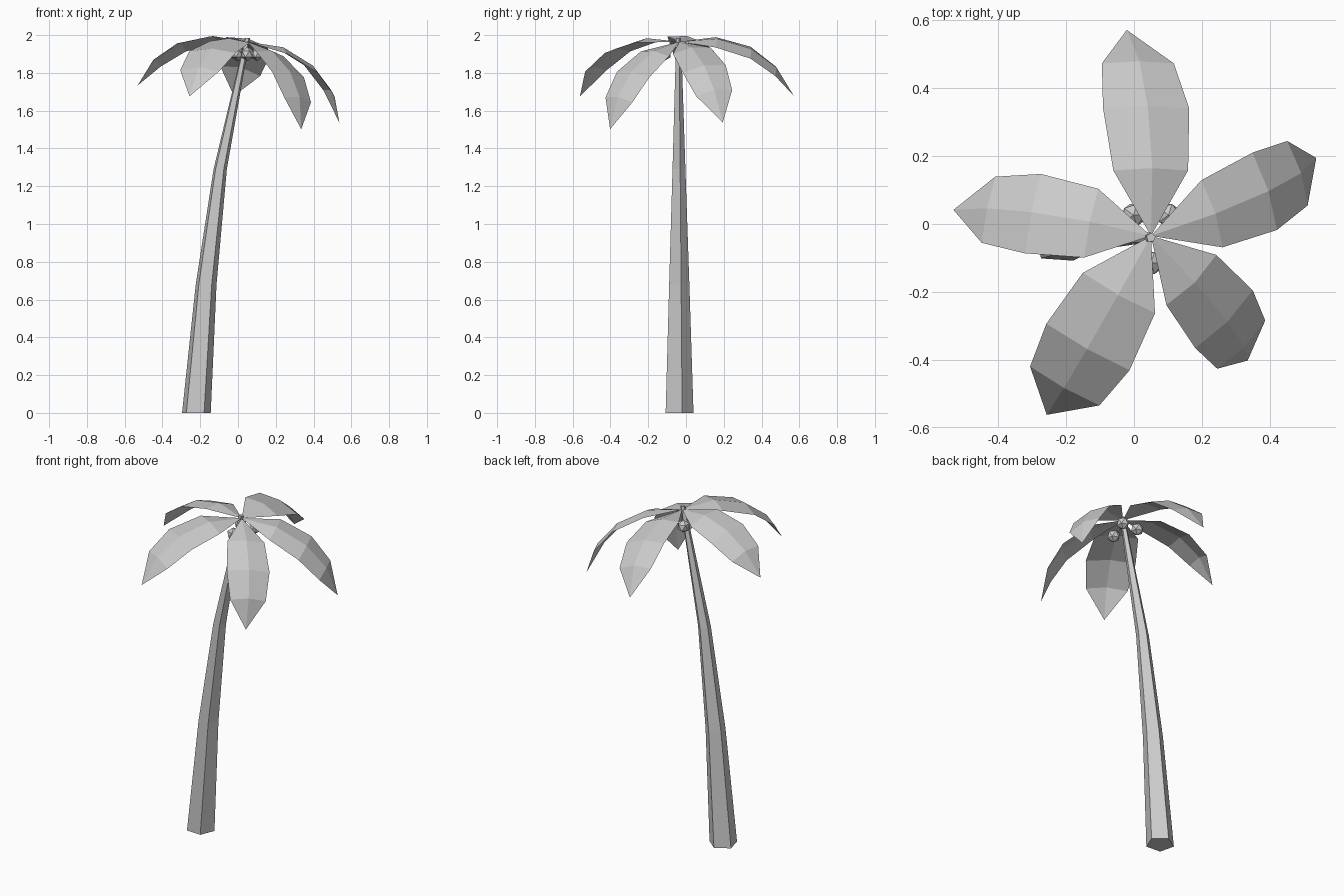
import bpy, bmesh
from math import radians, cos, sin, tau
from mathutils import Matrix, Vector

cube = bpy.data.objects.get("Cube")
if cube:
    bpy.data.objects.remove(cube, do_unlink=True)

# Single flat colour
grey = bpy.data.materials.new("plain_grey")
grey.use_nodes = True
color = (0.6, 0.6, 0.6, 1)
grey.diffuse_color = color
grey.node_tree.nodes["Principled BSDF"].inputs["Base Color"].default_value = color

CROWN = Vector((0.05, -0.035, 1.965))


def finish(bm, name):
    """Turn a bmesh into a flat shaded object."""
    mesh = bpy.data.meshes.new(name)
    bm.to_mesh(mesh)
    bm.free()
    mesh.materials.append(grey)
    obj = bpy.data.objects.new(name, mesh)
    bpy.context.collection.objects.link(obj)
    return obj


def make_trunk(rings, sides=5, turn=radians(14)):
    """Loft tapering rings of (x, z, radius) into a leaning trunk."""
    bm = bmesh.new()
    loops = []
    for x, z, r in rings:
        angles = [turn + tau * i / sides for i in range(sides)]
        loops.append([bm.verts.new((x + r * cos(a), -0.04 + r * sin(a), z)) for a in angles])
    for low, high in zip(loops, loops[1:]):
        for i in range(sides):
            j = (i + 1) % sides
            bm.faces.new((low[i], low[j], high[j], high[i]))
    bm.faces.new(loops[0][::-1])
    bm.faces.new(loops[-1])
    return finish(bm, "trunk")


def make_leaf(name, heading, pitch, roll, length, width):
    """One drooping leaf with a raised middle rib, aimed from the crown."""
    rows = [(0.18, 0.01, 0.105), (0.354, -0.03, 0.121), (0.484, -0.115, 0.101)]
    bm = bmesh.new()
    root = bm.verts.new((0, 0, 0))
    tip = bm.verts.new((0.585 * length, 0, -0.235 * length))
    strips = []
    for out, up, half in rows:
        x, z, w = out * length, up * length, half * width
        strips.append([bm.verts.new(p) for p in ((x, -w, z), (x + 0.005, 0, z + 0.02), (x, w, z))])
    for side in (0, 1):
        bm.faces.new((root, strips[0][side], strips[0][side + 1]))
        for a, b in zip(strips, strips[1:]):
            bm.faces.new((a[side], b[side], b[side + 1], a[side + 1]))
        bm.faces.new((strips[-1][side], tip, strips[-1][side + 1]))
    aim = (Matrix.Translation(CROWN)
           @ Matrix.Rotation(radians(heading), 4, "Z")
           @ Matrix.Rotation(radians(pitch), 4, "Y")
           @ Matrix.Rotation(radians(roll), 4, "X"))
    bm.transform(aim)
    return finish(bm, name)


def make_nut(name, angle):
    """Faceted nut hanging beside the trunk top."""
    bm = bmesh.new()
    bmesh.ops.create_icosphere(bm, subdivisions=1, radius=0.038)
    a = radians(angle)
    bm.transform(Matrix.Translation(CROWN + Vector((0.08 * cos(a), 0.08 * sin(a), -0.065))))
    return finish(bm, name)


# Trunk, from the ground to the crown
make_trunk([(-0.222, 0, 0.08), (-0.17, 0.68, 0.058), (-0.095, 1.29, 0.037), (0.05, 1.985, 0.014)])

# Leaves: heading, pitch, roll, length, width
make_leaf("back_leaf", 91, 4, 14, 1.07, 1.08)
make_leaf("right_leaf", 168.5, 0, 10, 1, 1)
make_leaf("front_right_leaf", 240.6, 3.5, -2, 1.07, 1.16)
make_leaf("front_left_leaf", -48, 23.3, -8, 1.04, 1)
make_leaf("left_leaf", 20.5, 17, 10, 1.09, 1)

# Nuts around the trunk top
for number, angle in enumerate((130, 50, 270), 1):
    make_nut(f"nut_{number}", angle)
